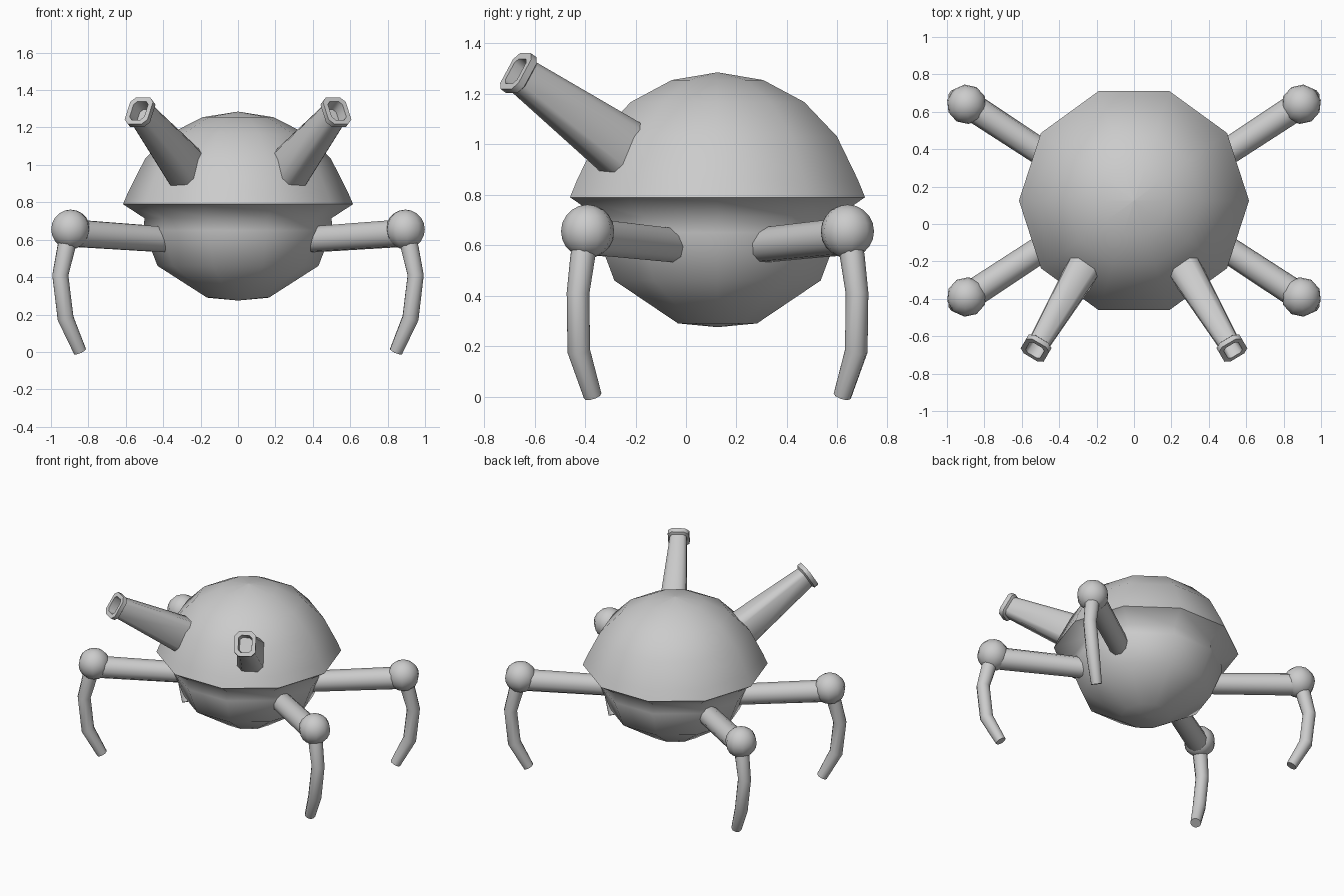
import bpy, bmesh, math
from mathutils import Vector

if "Cube" in bpy.data.objects:
    bpy.data.objects.remove(bpy.data.objects["Cube"])

CY = 0.125  # body axis in y


def finish(bm, name, angle):
    bmesh.ops.recalc_face_normals(bm, faces=bm.faces)
    me = bpy.data.meshes.new(name)
    bm.to_mesh(me)
    bm.free()
    ob = bpy.data.objects.new(name, me)
    bpy.context.collection.objects.link(ob)
    bpy.ops.object.select_all(action='DESELECT')
    ob.select_set(True)
    bpy.context.view_layer.objects.active = ob
    bpy.ops.object.shade_smooth_by_angle(angle=math.radians(angle))
    return ob


def loft(name, rings, angle, cap=True):
    """Skin a list of equal-length point rings."""
    bm = bmesh.new()
    vs = [[bm.verts.new(p) for p in r] for r in rings]
    n = len(vs[0])
    for a, b in zip(vs, vs[1:]):
        for i in range(n):
            j = (i + 1) % n
            bm.faces.new((a[i], a[j], b[j], b[i]))
    if cap:
        bm.faces.new(vs[0])
        bm.faces.new(vs[-1])
    return finish(bm, name, angle)


def tube(name, path, sides=10):
    """Round tube through (point, radius) pairs."""
    pts = [Vector(p) for p, r in path]
    rings = []
    for k, (p, r) in enumerate(path):
        d = (pts[min(k + 1, len(pts) - 1)] - pts[max(k - 1, 0)]).normalized()
        u = d.cross(Vector((0.3, 1, 0.2))).normalized()
        v = d.cross(u)
        rings.append([pts[k] + r * (u * math.cos(t) + v * math.sin(t))
                      for t in (2 * math.pi * i / sides for i in range(sides))])
    return loft(name, rings, 50)


# Body: ten-sided dome with an overhanging rim and a rounded belly
R, CZ = 0.615, 0.67
profile = [(0.001, CZ + R)]
profile += [(R * math.sin(math.radians(a)), CZ + R * math.cos(math.radians(a)))
            for a in (18, 36, 54, 72)]
profile += [(0.615, 0.79), (0.50, 0.715), (0.505, 0.65), (0.43, 0.46),
            (0.165, 0.29), (0.001, 0.275)]
loft("body", [[(r * math.cos(i * math.pi / 5), CY + r * math.sin(i * math.pi / 5), z)
               for i in range(10)] for r, z in profile], 60)

# Legs: thigh, ball knee and curved shin at four corners
for sx, side in ((-1, "left"), (1, "right")):
    for sy, end in ((-1, "front"), (1, "back")):
        def P(x, off, z):
            return Vector((sx * x, CY + sy * off, z))
        tag = f"{end}_{side}"
        tube(f"{tag}_thigh", [(P(0.30, 0.13, 0.595), 0.07), (P(0.88, 0.51, 0.635), 0.075)])
        tube(f"{tag}_shin", [(P(0.90, 0.52, 0.64), 0.05), (P(0.92, 0.535, 0.55), 0.049),
                             (P(0.95, 0.553, 0.41), 0.045), (P(0.922, 0.55, 0.18), 0.045),
                             (P(0.845, 0.495, 0.003), 0.036)])
        bm = bmesh.new()
        bmesh.ops.create_uvsphere(bm, u_segments=10, v_segments=10, radius=0.106)
        ang = math.atan2(sy * 0.52, sx * 0.895)
        c, s = math.cos(ang), math.sin(ang)
        for v in bm.verts:
            x, y, z = v.co
            v.co = Vector((x * c - y * s, x * s + y * c, z)) + P(0.895, 0.515, 0.655)
        finish(bm, f"{tag}_knee", 60)

# Cannons: tapered chamfered barrels with a collar and hollow muzzle
# sections: distance from muzzle, width, height
sections = [(-0.66, 0.185, 0.245), (-0.04, 0.112, 0.138), (-0.03, 0.142, 0.168),
            (0.0, 0.142, 0.168), (0.0, 0.09, 0.115), (-0.07, 0.08, 0.10)]
for sx, side in ((-1, "left"), (1, "right")):
    tip = Vector((sx * 0.53, -0.675, 1.29))
    d = (tip - Vector((sx * 0.29, -0.27, 0.995))).normalized()
    w = d.cross(Vector((0, 0, 1))).normalized()
    u = w.cross(d)
    rings = []
    for t, width, height in sections:
        a, b, c = width / 2, height / 2, width * 0.2
        shape = [(a, b - c), (a - c, b), (c - a, b), (-a, b - c),
                 (-a, c - b), (c - a, -b), (a - c, -b), (a, c - b)]
        rings.append([tip + d * t + w * p + u * q for p, q in shape])
    loft(f"{side}_cannon", rings, 50)
